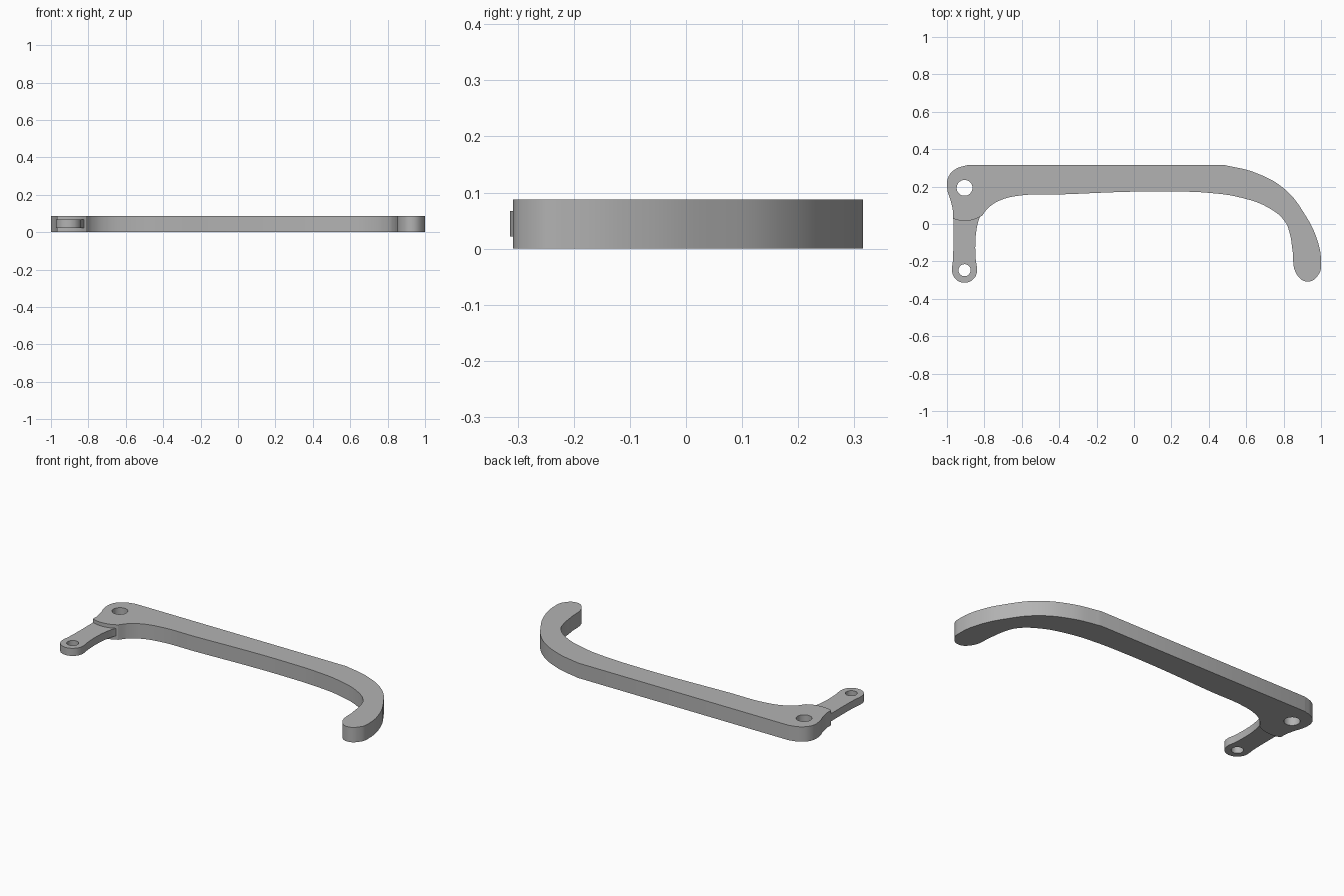
import bpy, bmesh
from math import cos, sin, pi, radians

cube = bpy.data.objects.get("Cube")
if cube:
    bpy.data.objects.remove(cube)

GREY = (0.45, 0.45, 0.45, 1)
metal = bpy.data.materials.new("plain grey")
metal.use_nodes = True
metal.diffuse_color = GREY
metal.node_tree.nodes["Principled BSDF"].inputs["Base Color"].default_value = GREY


def arc(cx, cy, r, start, end, steps):
    """Points along a circular arc, angles in degrees."""
    angles = [radians(start + (end - start) * i / steps) for i in range(steps + 1)]
    return [(cx + r * cos(a), cy + r * sin(a)) for a in angles]


def add_spline(curve, points, corners=()):
    """Closed smooth outline; points listed in corners stay sharp."""
    spline = curve.splines.new("BEZIER")
    spline.bezier_points.add(len(points) - 1)
    spline.use_cyclic_u = True
    for bp, p in zip(spline.bezier_points, points):
        bp.co = (p[0], p[1], 0)
        kind = "VECTOR" if p in corners else "AUTO"
        bp.handle_left_type = bp.handle_right_type = kind


def plate(name, outline, corners, hole, bottom, top):
    """Flat plate with a curved outline and a round hole."""
    curve = bpy.data.curves.new(name + "_outline", "CURVE")
    curve.dimensions = "2D"
    curve.fill_mode = "BOTH"
    curve.resolution_u = 8
    curve.extrude = (top - bottom) / 2
    add_spline(curve, outline, corners)
    if hole:
        add_spline(curve, arc(*hole, 0, 315, 7))
    temp = bpy.data.objects.new(name + "_outline", curve)
    bpy.context.collection.objects.link(temp)
    graph = bpy.context.evaluated_depsgraph_get()
    mesh = bpy.data.meshes.new_from_object(temp.evaluated_get(graph))
    bpy.data.objects.remove(temp)

    # Join caps to walls and lift to height
    bm = bmesh.new()
    bm.from_mesh(mesh)
    bmesh.ops.remove_doubles(bm, verts=bm.verts, dist=0.0002)
    bmesh.ops.translate(bm, verts=bm.verts, vec=(0, 0, (top + bottom) / 2))
    bmesh.ops.recalc_face_normals(bm, faces=bm.faces)
    bm.to_mesh(mesh)
    bm.free()
    mesh.materials.clear()
    mesh.materials.append(metal)
    obj = bpy.data.objects.new(name, mesh)
    bpy.context.collection.objects.link(obj)
    bpy.ops.object.select_all(action="DESELECT")
    obj.select_set(True)
    bpy.context.view_layer.objects.active = obj
    bpy.ops.object.shade_smooth_by_angle(angle=radians(25))
    return obj


# Long hooked lever with its pivot hole
PIVOT = (-0.906, 0.193)
boss = arc(*PIVOT, 0.176, 249.5, 302, 4)
top_corners = [(-0.89, 0.315), (0.485, 0.315)]
lever = top_corners + [
    (0.647, 0.275), (0.807, 0.185), (0.914, 0.05), (0.979, -0.083),
    (1.0, -0.2), (0.99, -0.265), (0.93, -0.308), (0.872, -0.272),
    (0.847, -0.136), (0.834, -0.056), (0.807, 0.013), (0.717, 0.088),
    (0.567, 0.142), (0.406, 0.166), (0.19, 0.174), (0, 0.173),
    (-0.396, 0.158), (-0.61, 0.152), (-0.717, 0.126), (-0.78, 0.085),
] + boss[::-1] + [
    (-0.968, 0.067), (-0.979, 0.12), (-0.998, 0.185), (-0.993, 0.25), (-0.955, 0.293),
]
plate("hooked_lever", lever, top_corners + [boss[0], boss[-1]],
      (*PIVOT, 0.042), 0, 0.088)

# Thin tongue, set into the middle of the lever's thickness
tip = arc(-0.906, -0.247, 0.067, 180, 360, 8)
root = [(-0.815, 0.06), (-0.966, 0.06)]
tongue = root + [(-0.968, -0.19)] + tip + [
    (-0.846, -0.19), (-0.848, -0.09), (-0.842, -0.03), (-0.832, 0.015),
]
plate("linkage_tongue", tongue, root, (-0.906, -0.247, 0.032), 0.022, 0.067)
